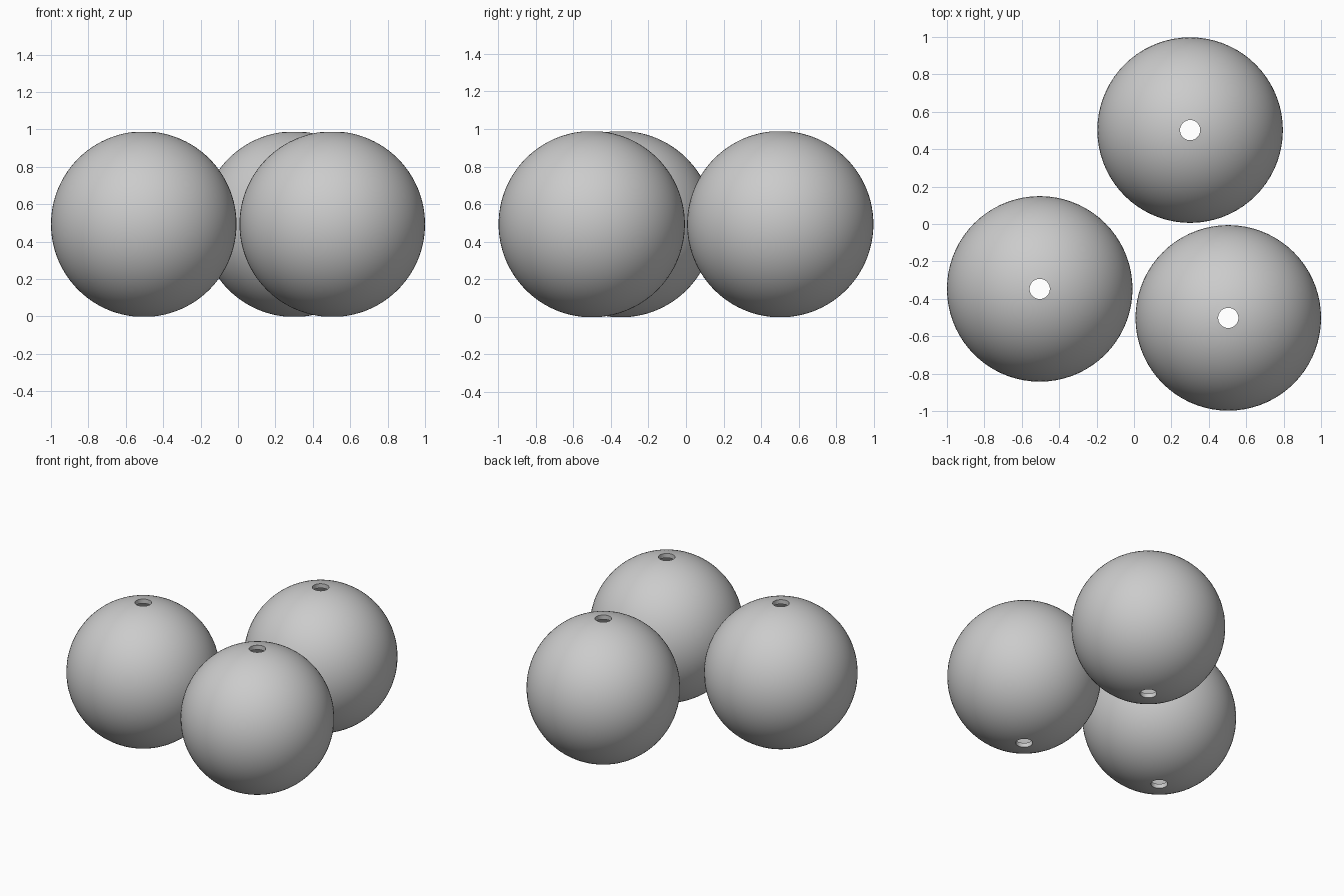
import bpy
import bmesh
from math import asin, sin, cos, pi, sqrt, radians
from mathutils import Vector

# Remove the default object
cube = bpy.data.objects.get("Cube")
if cube:
    bpy.data.objects.remove(cube, do_unlink=True)

OUTER, INNER, HOLE = 0.496, 0.465, 0.054
RINGS, SIDES = 48, 72
HALF_HEIGHT = sqrt(OUTER ** 2 - HOLE ** 2)

# Plain grey
grey = bpy.data.materials.new("grey")
grey.use_nodes = True
colour = (0.6, 0.6, 0.6, 1)
grey.diffuse_color = colour
grey.node_tree.nodes["Principled BSDF"].inputs["Base Color"].default_value = colour


def arc(radius):
    """Half circle from the top hole to the bottom hole."""
    start = asin(HOLE / radius)
    angles = [start + (pi - 2 * start) * i / RINGS for i in range(RINGS + 1)]
    return [Vector((radius * sin(a), 0, radius * cos(a))) for a in angles]


def bead(name, x, y):
    """Hollow ball with a hole through both poles, turned from a closed profile."""
    bm = bmesh.new()
    verts = [bm.verts.new(p) for p in arc(OUTER) + arc(INNER)[::-1]]
    edges = [bm.edges.new((v, verts[i - 1])) for i, v in enumerate(verts)]
    bmesh.ops.spin(bm, geom=verts + edges, cent=(0, 0, 0), axis=(0, 0, 1),
                   angle=2 * pi, steps=SIDES, use_merge=True)
    bmesh.ops.remove_doubles(bm, verts=bm.verts, dist=1e-5)
    bmesh.ops.recalc_face_normals(bm, faces=bm.faces)
    mesh = bpy.data.meshes.new(name)
    bm.to_mesh(mesh)
    bm.free()
    mesh.materials.append(grey)
    obj = bpy.data.objects.new(name, mesh)
    obj.location = (x, y, HALF_HEIGHT)
    bpy.context.collection.objects.link(obj)
    bpy.ops.object.select_all(action="DESELECT")
    obj.select_set(True)
    bpy.context.view_layer.objects.active = obj
    bpy.ops.object.shade_smooth_by_angle(angle=radians(35))


# Three beads on the ground
bead("right_bead", -0.504, -0.347)
bead("left_bead", 0.504, -0.502)
bead("back_bead", 0.3, 0.502)
